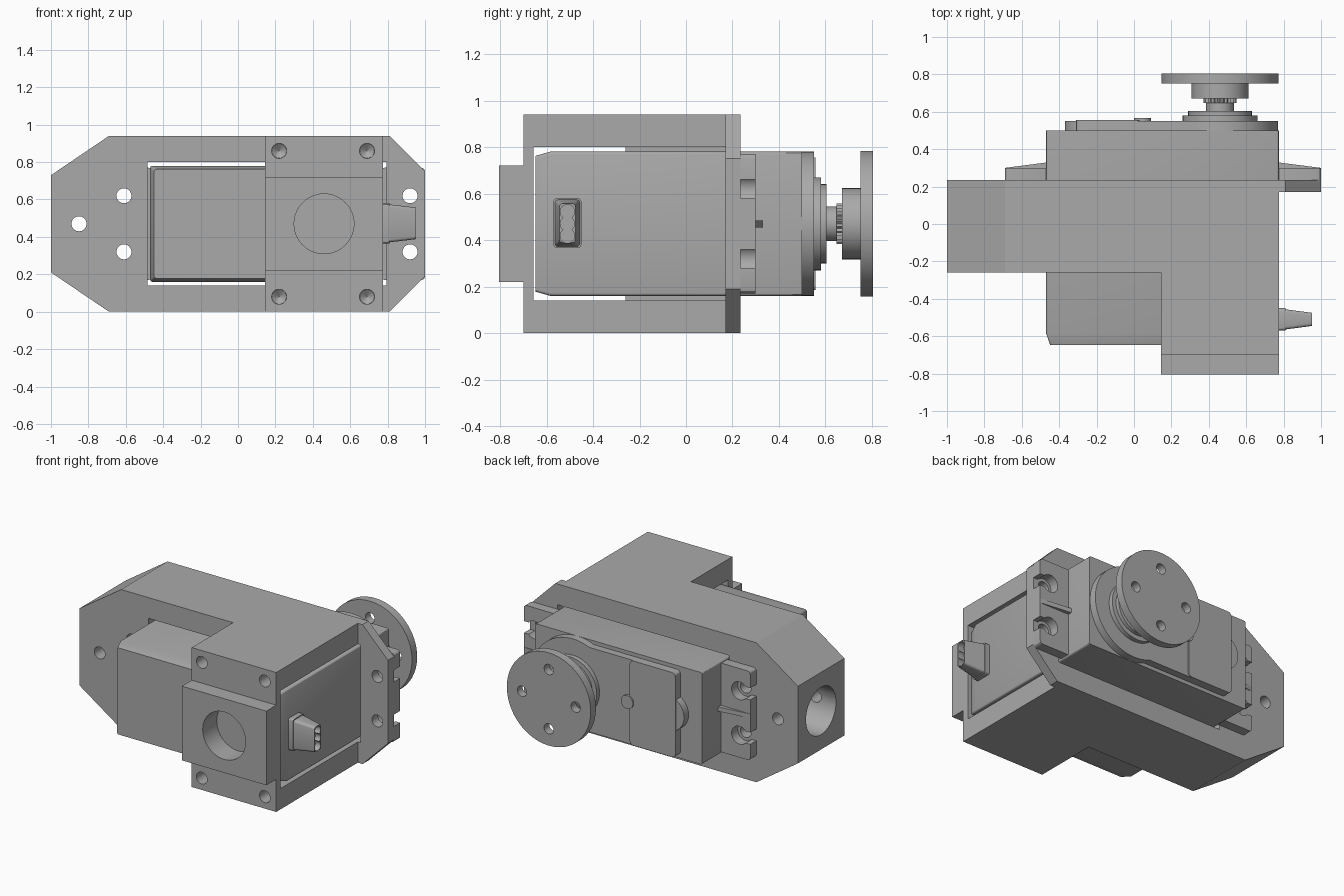
import bpy, bmesh, math
from mathutils import Matrix, Vector

old = bpy.data.objects.get("Cube")
if old:
    bpy.data.objects.remove(old, do_unlink=True)

grey = bpy.data.materials.new("plain grey")
grey.use_nodes = True
grey.diffuse_color = (0.4, 0.4, 0.4, 1)
grey.node_tree.nodes["Principled BSDF"].inputs["Base Color"].default_value = (0.4, 0.4, 0.4, 1)

ROT = {"y": Matrix.Rotation(math.radians(-90), 4, "X"),
       "x": Matrix.Rotation(math.radians(90), 4, "Y")}
MID = 0.47          # height of the centre line
AXIS_X = 0.46       # output shaft position


def make(name, bm, smooth=False):
    bmesh.ops.recalc_face_normals(bm, faces=bm.faces)
    mesh = bpy.data.meshes.new(name)
    bm.to_mesh(mesh)
    bm.free()
    mesh.materials.append(grey)
    ob = bpy.data.objects.new(name, mesh)
    bpy.context.collection.objects.link(ob)
    if smooth:
        shade(ob)
    return ob


def shade(ob):
    bpy.ops.object.select_all(action="DESELECT")
    ob.select_set(True)
    bpy.context.view_layer.objects.active = ob
    bpy.ops.object.shade_smooth_by_angle(angle=math.radians(30))


def box(name, x, y, z):
    bm = bmesh.new()
    bmesh.ops.create_cube(bm, size=1)
    for v in bm.verts:
        v.co = [a + (b - a) * (c + 0.5) for (a, b), c in zip((x, y, z), v.co)]
    return make(name, bm)


def rod(name, centre, r, a, b, axis="y", r2=None, n=48):
    """Cylinder or cone from a to b; centre gives the other two coordinates."""
    bm = bmesh.new()
    bmesh.ops.create_cone(bm, cap_ends=True, segments=n, radius1=r,
                          radius2=r if r2 is None else r2, depth=b - a)
    m = (a + b) / 2
    pos = (centre[0], m, centre[1]) if axis == "y" else (m, *centre)
    bmesh.ops.transform(bm, matrix=Matrix.Translation(pos) @ ROT[axis], verts=bm.verts)
    return make(name, bm, True)


def prism(name, pts, a, b, plane="xz"):
    """Extrude an outline along the axis left out of the plane."""
    bm = bmesh.new()
    lift = (lambda p, t: (p[0], t, p[1])) if plane == "xz" else (lambda p, t: (p[0], p[1], t))
    base = bm.faces.new([bm.verts.new(lift(p, a)) for p in pts])
    out = bmesh.ops.extrude_face_region(bm, geom=[base])["geom"]
    step = Vector(lift((0, 0), b - a))
    bmesh.ops.translate(bm, vec=step, verts=[v for v in out if isinstance(v, bmesh.types.BMVert)])
    return make(name, bm)


def apply_mods(ob):
    mesh = bpy.data.meshes.new_from_object(ob.evaluated_get(bpy.context.evaluated_depsgraph_get()))
    ob.modifiers.clear()
    ob.data = mesh


def combine(ob, others, op="DIFFERENCE"):
    for other in others:
        mod = ob.modifiers.new(op, "BOOLEAN")
        mod.operation, mod.object, mod.solver = op, other, "EXACT"
        apply_mods(ob)
        bpy.data.objects.remove(other, do_unlink=True)
    shade(ob)


def bevel(ob, width, axis, segments=3):
    """Round only the edges running along one axis."""
    bm = bmesh.new()
    bm.from_mesh(ob.data)
    edges = [e for e in bm.edges if abs((e.verts[0].co - e.verts[1].co).normalized()[axis]) > 0.9]
    bmesh.ops.bevel(bm, geom=edges, offset=width, segments=segments, profile=0.5, affect="EDGES")
    bm.to_mesh(ob.data)
    bm.free()
    shade(ob)


# Bracket: eight-sided frame with a front bridge and a raised boss
bracket = prism("bracket", [(-1, 0.21), (-0.69, 0), (0.81, 0), (1, 0.19), (1, 0.75),
                            (0.81, 0.94), (-0.69, 0.94), (-1, 0.73)], -0.26, 0.235)
combine(bracket, [box("side_cut", (0.775, 2), (-1, 0.17), (-1, 2))])
combine(bracket, [box("bridge", (0.145, 0.775), (-0.7, 0), (0, 0.94)),
                  box("boss", (0.145, 0.775), (-0.805, -0.6), (0.22, 0.72))], "UNION")
combine(bracket, [box("window", (-0.485, 0.795), (-0.655, 0.5), (0.14, 0.8)),
                  rod("boss_hole", (AXIS_X, MID), 0.16, -1, -0.5),
                  rod("end_bore", (-0.01, MID), 0.16, -1.2, -0.55, "x")])
holes = [rod("hole", (x, z), 0.04, -0.5, 0.5, n=32)
         for x, z in [(-0.85, MID), (-0.61, 0.32), (-0.61, 0.62), (0.92, 0.32), (0.92, 0.62)]]
for x in (0.22, 0.69):
    for z in (0.08, 0.86):
        holes.append(rod("screw_hole", (x, z), 0.04, -0.9, -0.4, n=32))
        holes.append(rod("screw_tip", (x, z), 0.04, -0.401, -0.37, r2=0.001, n=32))
combine(bracket, holes)

# Motor case: tapered front end, main body
case = box("motor_case", (-0.47, 0.775), (-0.585, 0.5), (0.16, 0.78))
bm = bmesh.new()
bm.from_mesh(case.data)
front = [f for f in bm.faces if f.calc_center_median().y < -0.58]
tip = bmesh.ops.extrude_face_region(bm, geom=front)["geom"]
bmesh.ops.delete(bm, geom=front, context="FACES")
for v in tip:
    if isinstance(v, bmesh.types.BMVert):
        v.co.y = -0.648
        v.co.x += 0.022 if v.co.x < 0 else -0.022
        v.co.z += 0.018 if v.co.z < MID else -0.018
bmesh.ops.recalc_face_normals(bm, faces=bm.faces)
bm.to_mesh(case.data)
bm.free()
bevel(case, 0.012, 1)

# Mounting ears with open keyhole slots and a stiffening rib
for side, inner, outer, hole in (("right", -0.46, -0.69, -0.61), ("left", 0.765, 1.0, 0.92)):
    lo, hi = sorted((inner, outer))
    ear = box(side + "_mounting_ear", (lo, hi), (0.235, 0.3), (0.17, 0.77))
    bevel(ear, 0.02, 1)
    end = outer + (0.1 if outer > 0 else -0.1)
    cuts = []
    for z in (0.32, 0.62):
        cuts.append(rod("ear_hole", (hole, z), 0.06, 0.1, 0.5, n=32))
        cuts.append(box("ear_slot", sorted((hole, end)), (0.1, 0.5), (z - 0.04, z + 0.04)))
    combine(ear, cuts)
    prism(side + "_ear_rib", [(inner, 0.25), (outer, 0.25), (outer, 0.3), (inner, 0.33)],
          MID - 0.015, MID + 0.015, "xy")

# Gearbox cover on the back
gear_cover = box("gear_cover", (-0.31, AXIS_X), (0.49, 0.55), (0.185, 0.755))
bevel(gear_cover, 0.025, 1)
rod("output_stage", (AXIS_X, MID), 0.31, 0.49, 0.55, n=64)
panel = box("cover_panel", (-0.31, 0.03), (0.545, 0.557), (0.185, 0.755))
bevel(panel, 0.025, 1)
rod("idler_cover", (-0.25, MID), 0.12, 0.49, 0.55)
rod("cover_bump", (0.045, MID), 0.045, 0.54, 0.566, n=32)

# Output shaft with stepped collars and a toothed spline
rod("lower_collar", (AXIS_X, MID), 0.2, 0.54, 0.58)
rod("upper_collar", (AXIS_X, MID), 0.17, 0.57, 0.605)
rod("output_shaft", (AXIS_X, MID), 0.075, 0.6, 0.655)
teeth = 25
prism("spline", [(AXIS_X + r * math.cos(a), MID + r * math.sin(a))
                 for i in range(teeth * 2)
                 for a, r in [(math.pi * i / teeth, 0.088 if i % 2 else 0.078)]], 0.648, 0.68)

# Round horn
rod("horn_hub", (AXIS_X, MID), 0.153, 0.67, 0.755)
horn = rod("horn_disc", (AXIS_X, MID), 0.313, 0.75, 0.805, n=64)
combine(horn, [rod("horn_hole", (AXIS_X + 0.2 * dx, MID + 0.2 * dz), 0.035, 0.6, 0.9, n=24)
               for dx, dz in ((1, 0), (-1, 0), (0, 1), (0, -1))])

# Cable grommet with three wire holes
flange = box("grommet_base", (0.77, 0.81), (-0.57, -0.45), (0.365, 0.58))
bevel(flange, 0.015, 0)
grommet = box("grommet", (0.8, 0.952), (-0.565, -0.455), (0.37, 0.575))
for v in grommet.data.vertices:
    if v.co.x > 0.9:
        v.co.y += 0.02 if v.co.y < -0.51 else -0.02
        v.co.z += 0.018 if v.co.z < MID else -0.018
bevel(grommet, 0.015, 0)
combine(grommet, [rod("wire_hole", (-0.51, MID + d), 0.031, 0.87, 1.1, "x", n=24)
                  for d in (-0.052, 0, 0.052)])
